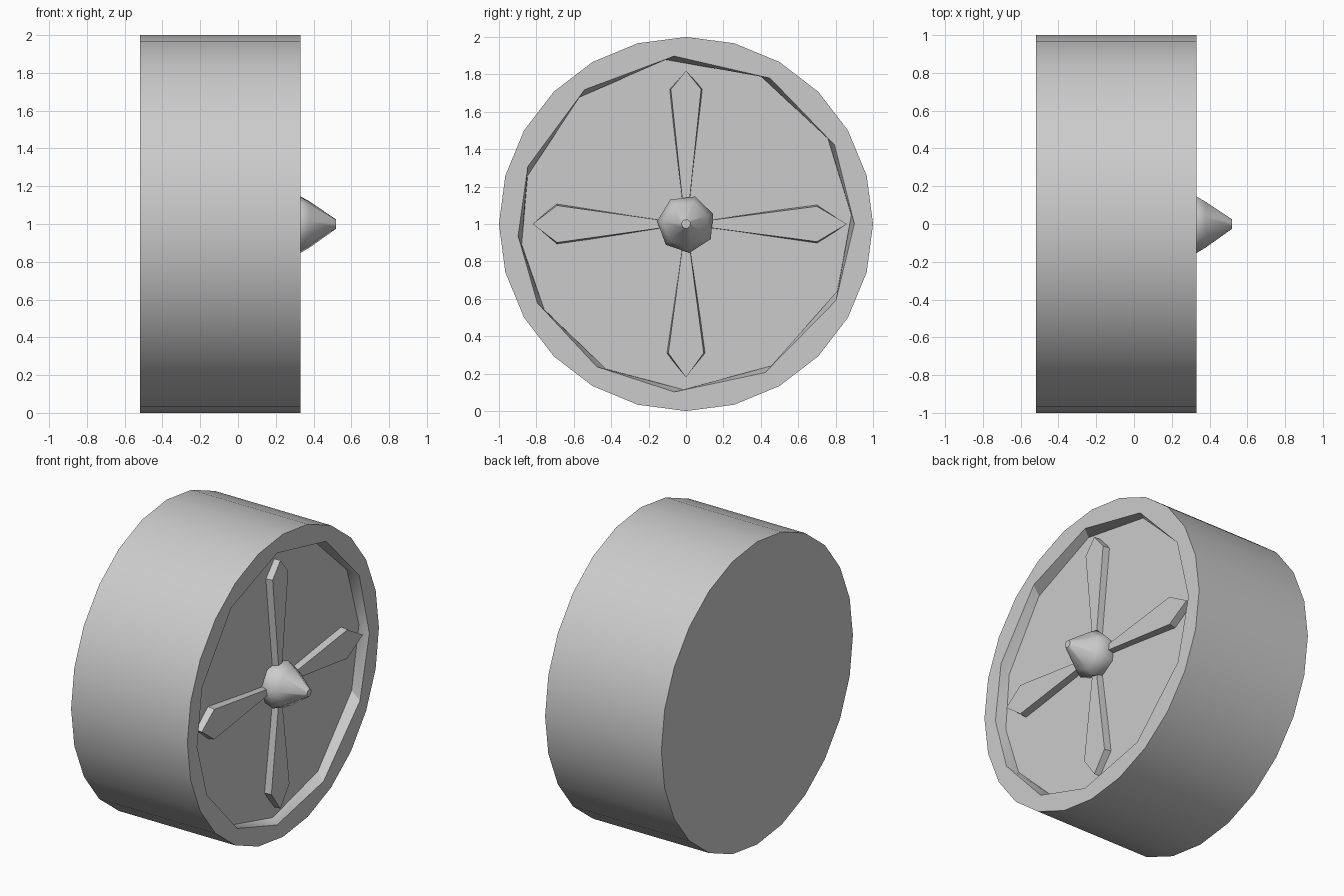
import bpy, bmesh, math

cube = bpy.data.objects.get("Cube")
if cube:
    bpy.data.objects.remove(cube)

GREY = (0.6, 0.6, 0.6, 1)
mat = bpy.data.materials.new("plain grey")
mat.use_nodes = True
mat.diffuse_color = GREY
mat.node_tree.nodes["Principled BSDF"].inputs["Base Color"].default_value = GREY

BACK, FRONT, FLOOR, TIP = -0.52, 0.33, 0.265, 0.52


def finish(bm, name, angle):
    bmesh.ops.recalc_face_normals(bm, faces=bm.faces)
    mesh = bpy.data.meshes.new(name)
    bm.to_mesh(mesh)
    bm.free()
    mesh.materials.append(mat)
    ob = bpy.data.objects.new(name, mesh)
    bpy.context.collection.objects.link(ob)
    bpy.ops.object.select_all(action="DESELECT")
    ob.select_set(True)
    bpy.context.view_layer.objects.active = ob
    bpy.ops.object.shade_smooth_by_angle(angle=math.radians(angle))
    return ob


def ring(bm, x, radius, degrees):
    return [bm.verts.new((x, radius * math.cos(math.radians(a)),
                          1 + radius * math.sin(math.radians(a)))) for a in degrees]


def skin(bm, a, b):
    n = len(a)
    for i in range(n):
        j = (i + 1) % n
        bm.faces.new((a[i], a[j], b[j], b[i]))


# Wheel body with a shallow twelve-sided recess in its outer face
bm = bmesh.new()
outer = [15 * i for i in range(24)]
lip = [0, 28, 60, 94, 127, 160, 184, 208, 238, 266, 298, 333]
back = ring(bm, BACK, 1, outer)
front = ring(bm, FRONT, 1, outer)
edge = ring(bm, FRONT, 0.9, lip)
floor = ring(bm, FLOOR, 0.885, [a + 3 for a in lip])
bm.faces.new(back)
skin(bm, back, front)
for i in range(12):
    j = (i + 1) % 12
    bm.faces.new((edge[i], edge[j], front[2 * j], front[2 * i + 1], front[2 * i]))
skin(bm, edge, floor)
bm.faces.new(floor)
finish(bm, "wheel_body", 30)

# Pointed hub cap
bm = bmesh.new()
sides = [20 + 360 * i / 7 for i in range(7)]
rings = [ring(bm, x, r, sides) for x, r in
         ((FLOOR - 0.02, 0.13), (FRONT, 0.155), (0.38, 0.125), (TIP, 0.025))]
for a, b in zip(rings, rings[1:]):
    skin(bm, a, b)
bm.faces.new(rings[0])
bm.faces.new(rings[-1])
finish(bm, "hub_cap", 50)


# Four raised paddle-shaped spokes
def spoke(name, turn, shoulder, width, tip):
    outline = [(0.1, -0.018), (shoulder, -width), (tip, 0),
               (shoulder, width), (0.1, 0.018)]
    c, s = math.cos(math.radians(turn)), math.sin(math.radians(turn))
    bm = bmesh.new()

    def layer(x, scale):
        return [bm.verts.new((x, u * c - v * scale * s, 1 + u * s + v * scale * c))
                for u, v in outline]

    low, high = layer(FLOOR - 0.02, 1), layer(FLOOR + 0.045, 0.9)
    skin(bm, low, high)
    bm.faces.new(low)
    bm.faces.new(high)
    finish(bm, name, 30)


spoke("back_spoke", 0, 0.70, 0.105, 0.86)
spoke("top_spoke", 90, 0.72, 0.09, 0.82)
spoke("front_spoke", 180, 0.69, 0.11, 0.82)
spoke("bottom_spoke", 270, 0.69, 0.105, 0.82)
